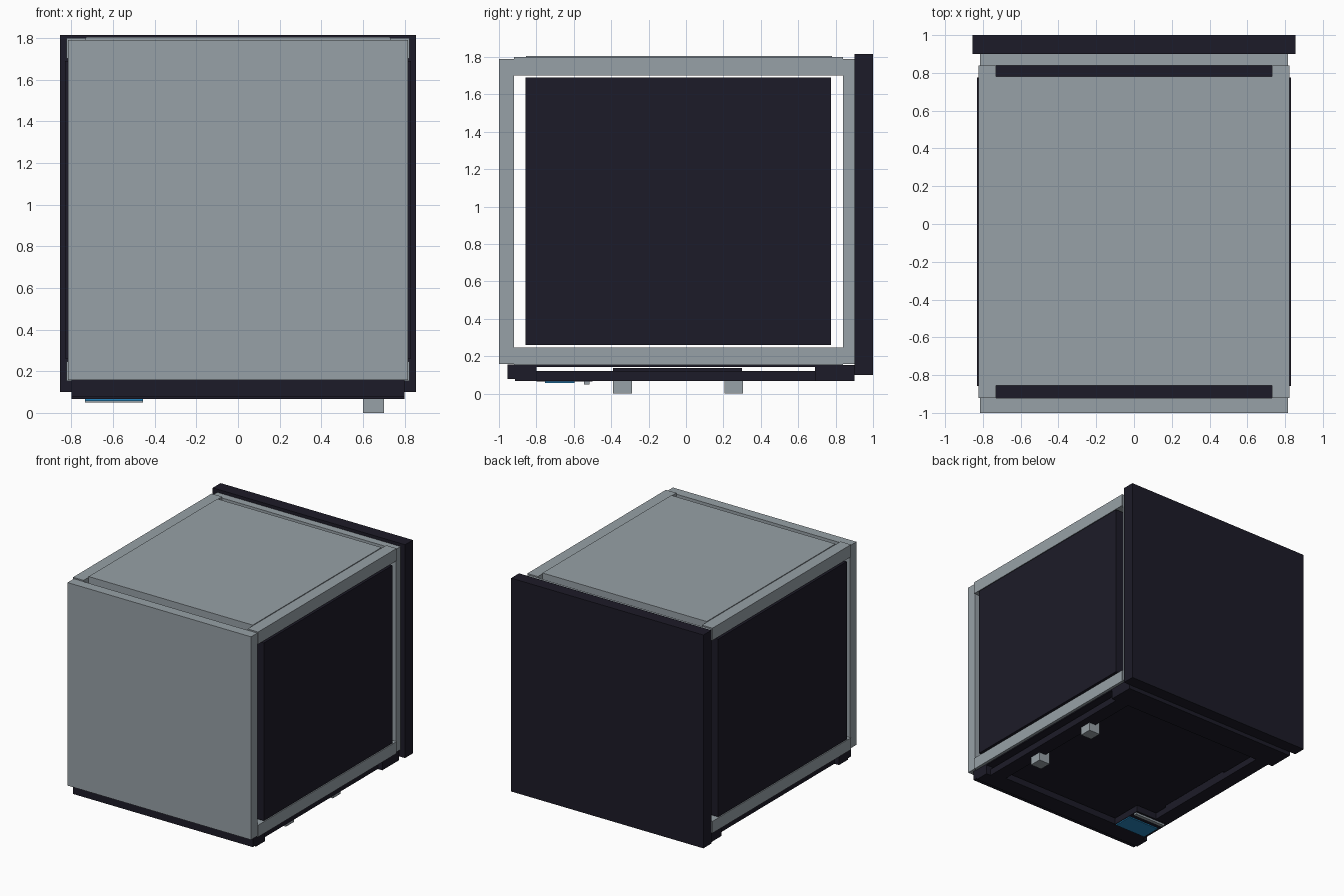
import bpy
import bmesh

cube = bpy.data.objects.get("Cube")
if cube:
    bpy.data.objects.remove(cube, do_unlink=True)


def material(name, rgb):
    m = bpy.data.materials.new(name)
    m.use_nodes = True
    m.diffuse_color = (*rgb, 1)
    m.node_tree.nodes["Principled BSDF"].inputs["Base Color"].default_value = (*rgb, 1)
    return m


GREY = material("cool grey", (0.31, 0.355, 0.385))
DARK = material("dark navy", (0.012, 0.011, 0.021))
BLUE = material("blue", (0.02, 0.24, 0.52))


def box(name, mat, x, y, z):
    """Box spanning the given (low, high) ranges."""
    bm = bmesh.new()
    bmesh.ops.create_cube(bm, size=1)
    for v in bm.verts:
        for i, (lo, hi) in enumerate((x, y, z)):
            v.co[i] = hi if v.co[i] > 0 else lo
    me = bpy.data.meshes.new(name)
    bm.to_mesh(me)
    bm.free()
    me.materials.append(mat)
    ob = bpy.data.objects.new(name, me)
    bpy.context.collection.objects.link(ob)
    return ob


def pair(name, mat, x, y, z):
    """The same box on the left and mirrored on the right."""
    box("left_" + name, mat, x, y, z)
    box("right_" + name, mat, (-x[1], -x[0]), y, z)


# Front and rear plates
box("front_panel", GREY, (-0.816, 0.816), (-1, -0.92), (0.158, 1.79))
box("rear_frame", GREY, (-0.816, 0.816), (0.84, 0.9), (0.158, 1.79))
box("back_panel", DARK, (-0.855, 0.855), (0.9, 1), (0.1, 1.815))

# Long rails joining the plates
pair("top_rail", GREY, (0.73, 0.823), (-0.92, 0.84), (1.701, 1.8))
pair("bottom_rail", GREY, (0.73, 0.823), (-0.92, 0.84), (0.152, 0.247))

# Infill panels with open gaps around them
pair("side_panel", DARK, (0.74, 0.83), (-0.857, 0.776), (0.26, 1.69))
box("top_panel", GREY, (-0.73, 0.73), (-0.855, 0.78), (1.705, 1.806))

# Base: floor, cross bars and a ring of bars around the open recess
box("floor_plate", DARK, (-0.8, 0.8), (-0.915, 0.9), (0.143, 0.152))
box("front_lip", DARK, (-0.8, 0.8), (-0.955, -0.915), (0.078, 0.157))
box("front_bar", DARK, (-0.8, 0.8), (-0.915, -0.8), (0.067, 0.143))
box("rear_bar", DARK, (-0.8, 0.8), (0.69, 0.9), (0.067, 0.143))
pair("base_side_bar", DARK, (0.64, 0.76), (-0.8, 0.69), (0.067, 0.12))
box("front_ring_bar", DARK, (-0.64, 0.64), (-0.8, -0.76), (0.067, 0.12))
pair("spacer", DARK, (0.64, 0.72), (-0.39, 0.3), (0.12, 0.136))

# Feet along the left edge
for label, y in (("front", -0.34), ("rear", 0.255)):
    box(label + "_foot", GREY, (0.6, 0.7), (y - 0.05, y + 0.05), (0, 0.11))

# Blue pad and contact strip under the right front corner
box("pad_mount", DARK, (-0.74, -0.45), (-0.8, -0.5), (0.066, 0.12))
box("blue_pad", BLUE, (-0.735, -0.455), (-0.755, -0.595), (0.057, 0.066))
box("contact_strip", GREY, (-0.735, -0.455), (-0.545, -0.515), (0.05, 0.066))
